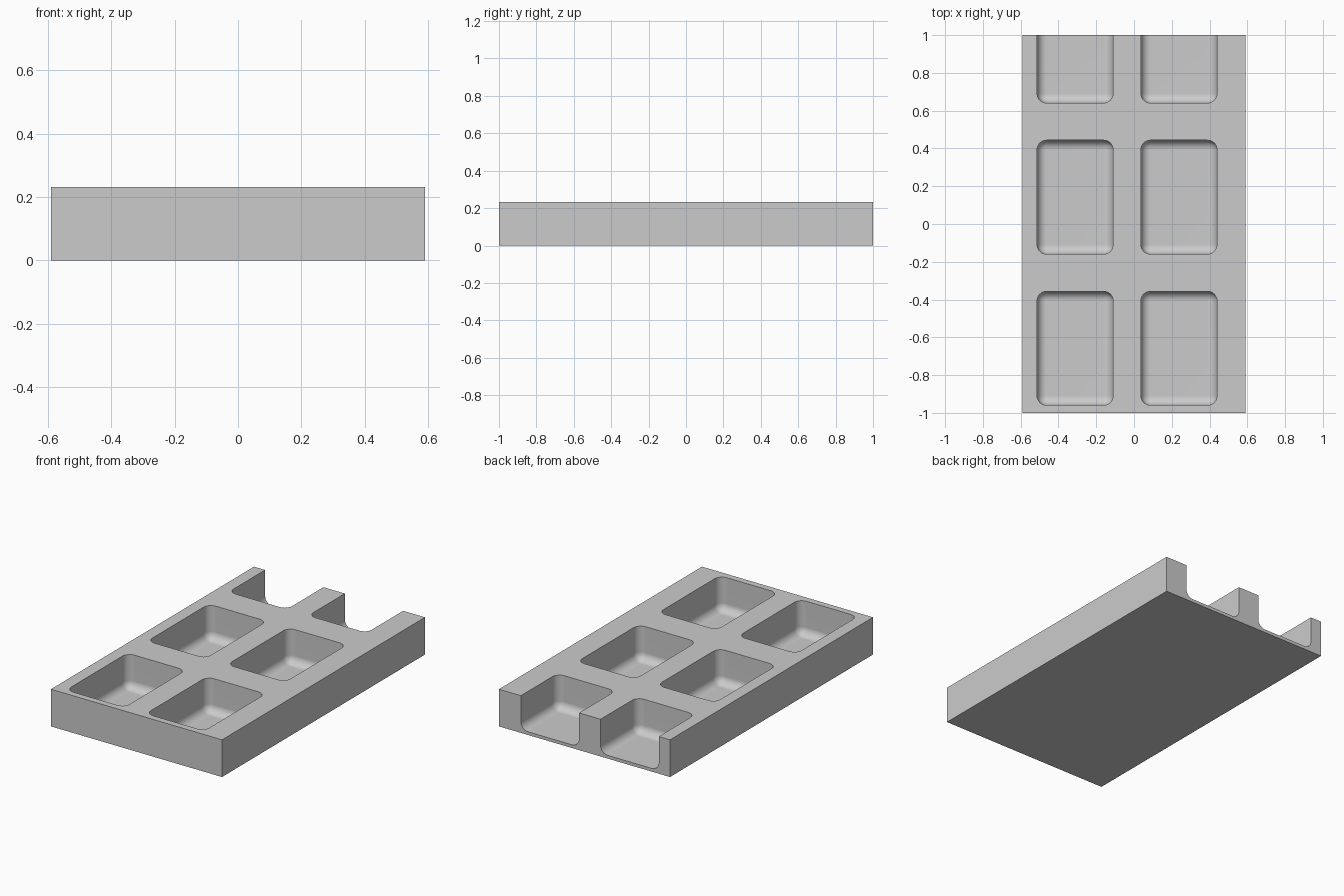
import bpy
import bmesh
from mathutils import Matrix, Vector

if "Cube" in bpy.data.objects:
    bpy.data.objects.remove(bpy.data.objects["Cube"], do_unlink=True)

HEIGHT = 0.232
FLOOR = 0.02
RADIUS = 0.05
POCKET = (0.402, 0.603)

grey = bpy.data.materials.new("light grey")
grey.use_nodes = True
grey.diffuse_color = (0.6, 0.6, 0.6, 1)
grey.node_tree.nodes["Principled BSDF"].inputs["Base Color"].default_value = (0.6, 0.6, 0.6, 1)


def add_box(bm, centre, size):
    matrix = Matrix.Translation(centre) @ Matrix.Diagonal((*size, 1))
    return bmesh.ops.create_cube(bm, size=1, matrix=matrix)["verts"]


def make_object(name, bm):
    mesh = bpy.data.meshes.new(name)
    bm.to_mesh(mesh)
    bm.free()
    mesh.materials.append(grey)
    obj = bpy.data.objects.new(name, mesh)
    bpy.context.collection.objects.link(obj)
    return obj


# Solid slab
bm = bmesh.new()
add_box(bm, Vector((0, 0, HEIGHT / 2)), (1.18, 2, HEIGHT))
tray = make_object("tray", bm)

# Rounded pocket cutters; the rear row runs out through the back face
bm = bmesh.new()
tall = 2 * HEIGHT
for x in (-0.312, 0.238):
    for y in (-0.658, 0.142, 0.942):
        verts = add_box(bm, Vector((x, y, FLOOR + tall / 2)), (*POCKET, tall))
        edges = {e for v in verts for e in v.link_edges}
        bmesh.ops.bevel(bm, geom=list(edges), offset=RADIUS, segments=8,
                        profile=0.5, affect="EDGES")
cutter = make_object("pocket_cutter", bm)
cutter.hide_render = True

# Cut the pockets and discard the cutter
bpy.ops.object.select_all(action="DESELECT")
bpy.context.view_layer.objects.active = tray
tray.select_set(True)
cut = tray.modifiers.new("pockets", "BOOLEAN")
cut.operation = "DIFFERENCE"
cut.solver = "EXACT"
cut.object = cutter
bpy.ops.object.modifier_apply(modifier=cut.name)
bpy.data.objects.remove(cutter, do_unlink=True)

# Smooth fillets with crisp rims and flat floors
bpy.ops.object.shade_smooth_by_angle(angle=0.6)
normals = tray.modifiers.new("flat_faces", "WEIGHTED_NORMAL")
normals.keep_sharp = True
